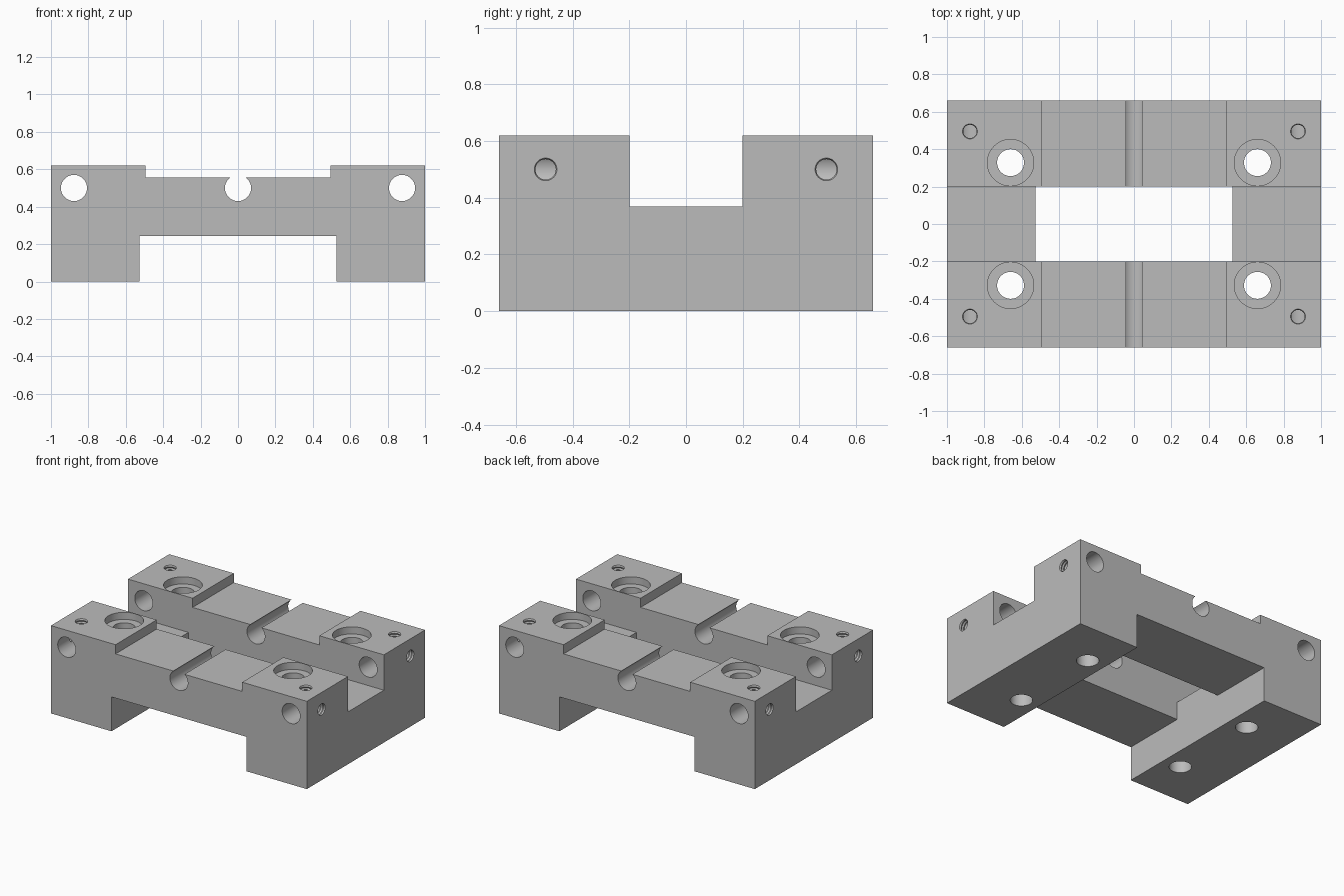
import bpy, bmesh, math
from mathutils import Matrix, Vector

cube = bpy.data.objects.get("Cube")
if cube:
    bpy.data.objects.remove(cube, do_unlink=True)

WIDTH, DEPTH, HEIGHT = 2.0, 1.32, 0.62
BORE_Z, BORE_R = 0.5, 0.07

steel = bpy.data.materials.new("plain grey metal")
steel.use_nodes = True
grey = (0.5, 0.5, 0.5, 1)
steel.diffuse_color = grey
steel.node_tree.nodes["Principled BSDF"].inputs["Base Color"].default_value = grey


def make_object(name, bm):
    bmesh.ops.recalc_face_normals(bm, faces=bm.faces)
    mesh = bpy.data.meshes.new(name)
    bm.to_mesh(mesh)
    bm.free()
    obj = bpy.data.objects.new(name, mesh)
    bpy.context.collection.objects.link(obj)
    mesh.materials.append(steel)
    return obj


def lathe(name, profile, origin, axis, sides=48):
    """Closed round solid: (radius, distance) pairs swept around an axis."""
    bm = bmesh.new()
    rings = []
    for r, d in profile:
        rings.append([bm.verts.new((r * math.cos(a), r * math.sin(a), d))
                      for a in (math.tau * i / sides for i in range(sides))])
    for low, high in zip(rings, rings[1:]):
        for i in range(sides):
            j = (i + 1) % sides
            bm.faces.new((low[i], low[j], high[j], high[i]))
    bm.faces.new(rings[0])
    bm.faces.new(rings[-1])
    turn = Vector((0, 0, 1)).rotation_difference(Vector(axis)).to_matrix().to_4x4()
    bm.transform(Matrix.Translation(origin) @ turn)
    return make_object(name, bm)


def box(name, low, high):
    bm = bmesh.new()
    bmesh.ops.create_cube(bm, size=1)
    for v in bm.verts:
        v.co = [low[i] if v.co[i] < 0 else high[i] for i in range(3)]
    return make_object(name, bm)


def thread_profile(length, pitch=0.02):
    """Zigzag wall of a tapped hole, starting just outside the surface."""
    points = [(0.04, -0.02), (0.04, 0)]
    for i in range(int(length / pitch)):
        points += [(0.036, (i + 0.5) * pitch), (0.041, (i + 1) * pitch)]
    return points


# Bridge-shaped body: half outline mirrored, then extruded front to back
half = [(0.527, 0), (1, 0), (1, HEIGHT), (0.495, HEIGHT), (0.495, 0.555)]
outline = [(0.527, 0.243)] + half
outline += [(-x, z) for x, z in reversed(outline)]
bm = bmesh.new()
face = bm.faces.new([bm.verts.new((x, -DEPTH / 2, z)) for x, z in outline])
side = bmesh.ops.extrude_face_region(bm, geom=[face])["geom"]
bmesh.ops.translate(bm, vec=(0, DEPTH, 0),
                    verts=[v for v in side if isinstance(v, bmesh.types.BMVert)])
body = make_object("mounting_block", bm)

# Cross slot and central window
cutters = [
    box("cross_slot_cutter", (-1.1, -0.2, 0.37), (1.1, 0.2, 0.8)),
    box("window_cutter", (-0.527, -0.2, 0.1), (0.527, 0.2, 0.8)),
]

# Lengthwise bores; the middle one breaks through the top as a groove
for x in (-0.877, 0, 0.877):
    cutters.append(lathe("bore_cutter", [(BORE_R, -0.8), (BORE_R, 0.8)],
                         (x, 0, BORE_Z), (0, 1, 0)))

for sx in (-1, 1):
    for sy in (-1, 1):
        # Counterbored bolt holes
        cutters.append(lathe("bolt_hole_cutter",
                             [(0.072, -0.7), (0.072, -0.05), (0.124, -0.05), (0.124, 0.1)],
                             (sx * 0.66, sy * 0.328, HEIGHT), (0, 0, 1)))
        # Tapped set-screw holes reaching the outer bores
        cutters.append(lathe("top_screw_cutter", thread_profile(0.1),
                             (sx * 0.877, sy * 0.495, HEIGHT), (0, 0, -1), 32))
        cutters.append(lathe("side_screw_cutter", thread_profile(0.1),
                             (sx, sy * 0.495, BORE_Z), (-sx, 0, 0), 32))

for cutter in cutters:
    cutter.hide_render = True
    mod = body.modifiers.new(cutter.name, "BOOLEAN")
    mod.operation = "DIFFERENCE"
    mod.solver = "EXACT"
    mod.object = cutter

# Bake the cuts and drop the cutters
bpy.context.view_layer.update()
evaluated = body.evaluated_get(bpy.context.evaluated_depsgraph_get())
finished = bpy.data.meshes.new_from_object(evaluated)
body.modifiers.clear()
body.data = finished
finished.materials.clear()
finished.materials.append(steel)
for polygon in finished.polygons:
    polygon.material_index = 0
for cutter in cutters:
    bpy.data.objects.remove(cutter, do_unlink=True)

bpy.ops.object.select_all(action="DESELECT")
body.select_set(True)
bpy.context.view_layer.objects.active = body
bpy.ops.object.shade_smooth_by_angle(angle=math.radians(30))
